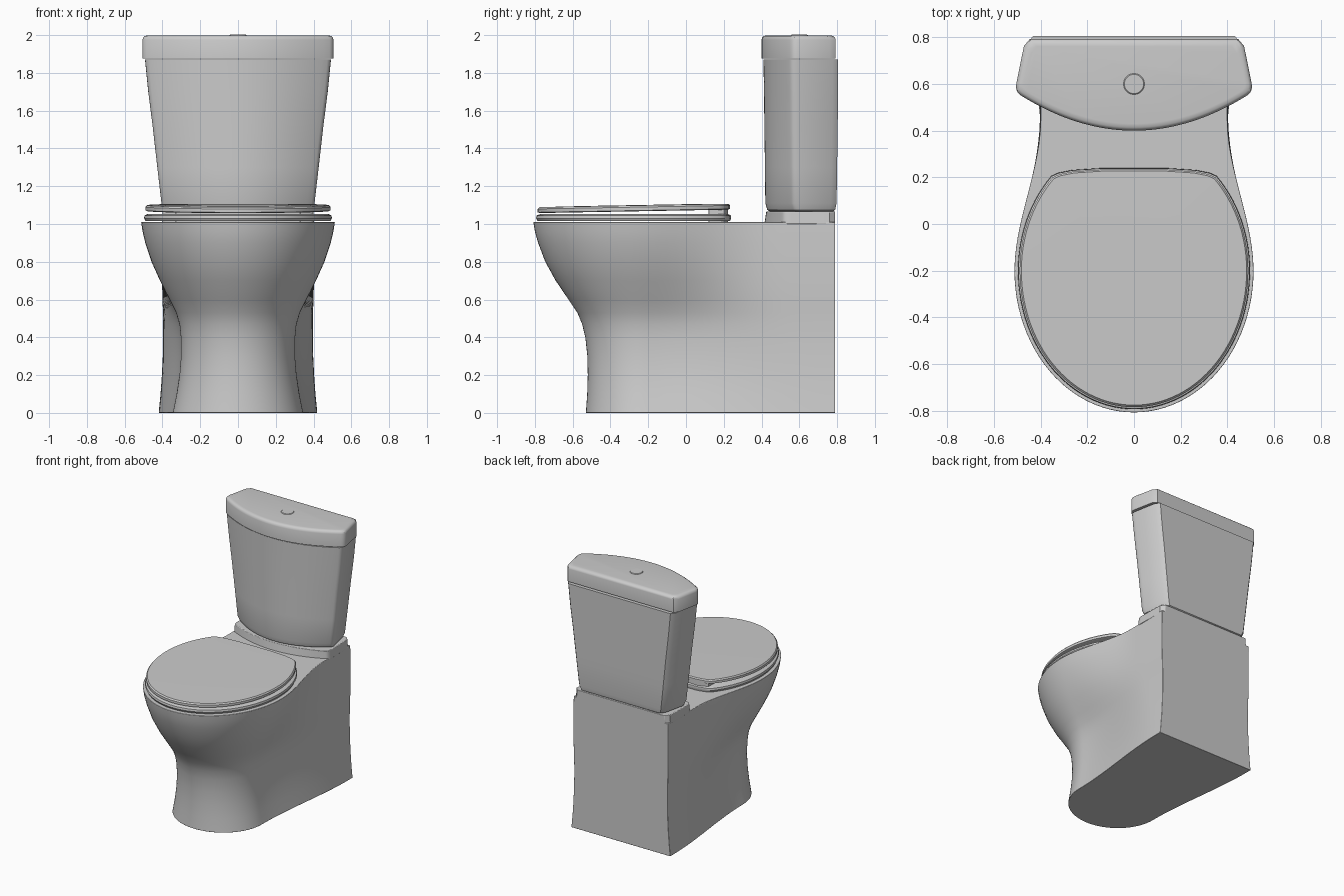
import bpy, bmesh, math

if "Cube" in bpy.data.objects:
    bpy.data.objects.remove(bpy.data.objects["Cube"])


def loft(name, rings, bevel=0.0, tilt=0.0):
    """Skin a stack of (outline, z) rings; tilt raises z towards the back."""
    bm = bmesh.new()
    loops = [[bm.verts.new((x, y, z + tilt * y)) for x, y in pts] for pts, z in rings]
    n = len(loops[0])
    for a, b in zip(loops, loops[1:]):
        for i in range(n):
            j = (i + 1) % n
            bm.faces.new((a[i], a[j], b[j], b[i]))
    bm.faces.new(loops[0])
    bm.faces.new(loops[-1])
    bmesh.ops.recalc_face_normals(bm, faces=bm.faces)
    me = bpy.data.meshes.new(name)
    bm.to_mesh(me)
    bm.free()
    ob = bpy.data.objects.new(name, me)
    bpy.context.collection.objects.link(ob)
    if bevel:
        m = ob.modifiers.new("bevel", 'BEVEL')
        m.width, m.segments = bevel, 3
        m.limit_method, m.angle_limit = 'ANGLE', math.radians(40)
    bpy.ops.object.select_all(action='DESELECT')
    ob.select_set(True)
    bpy.context.view_layer.objects.active = ob
    bpy.ops.object.shade_smooth_by_angle(angle=math.radians(35))
    return ob


def mirrored(half):
    """Close a right-hand half outline (first and last not on x=0 are mirrored)."""
    return half + [(-x, y) for x, y in reversed(half) if x > 1e-6]


def base_outline(front, bowl, back, start):
    half, yc, yb = [], -0.2, 0.79
    for i in range(20):
        y = yb + (yc - yb) * i / 20
        t = min(max((start - y) / (start - yc), 0), 1)
        half.append((back + (bowl - back) * t * t * (3 - 2 * t), y))
    for i in range(25):
        a = math.pi / 2 * i / 24
        c = max(math.cos(a), 0)
        half.append((bowl * c if i < 24 else 0, yc + (front - yc) * math.sin(a)))
    return mirrored(half)


def seat_outline(s=1.0):
    half = [(0.14, 0.233), (0.26, 0.225), (0.32, 0.213)]
    a0 = -math.asin(0.4 / 0.57)
    for i in range(41):
        a = a0 + (math.pi / 2 - a0) * i / 40
        b = 0.57 if a < 0 else 0.585
        half.append((0.49 * math.cos(a) if i < 40 else 0, -0.2 - b * math.sin(a)))
    return [(x * s, -0.2 + (y + 0.2) * s) for x, y in mirrored(half)]


def tank_outline(hw, front, side, back, hw_back):
    def arc(x):
        return front + (side - front) * (x / hw) ** 2
    p0 = (hw + (hw_back - hw) * 0.15, side + (back - side) * 0.15)
    p2 = (hw * 0.95, arc(hw * 0.95))
    half = [(hw_back - 0.025, back), (hw_back, back - 0.03)]
    for i in range(7):  # rounded front corner
        t = i / 6
        half.append(tuple((1 - t) ** 2 * p0[k] + 2 * t * (1 - t) * (hw, side)[k] + t * t * p2[k]
                          for k in (0, 1)))
    for i in range(1, 17):
        x = p2[0] * (1 - i / 16)
        half.append((x, arc(x)))
    return mirrored(half)


# Pedestal and bowl: z, front y, bowl half width, back half width
sections = [(0, -.53, .345, .42), (.1, -.523, .325, .41), (.2, -.52, .31, .403),
            (.3, -.522, .302, .398), (.4, -.533, .303, .396), (.47, -.55, .31, .396),
            (.53, -.575, .328, .397), (.6, -.622, .362, .4), (.7, -.69, .413, .402),
            (.8, -.745, .458, .402), (.9, -.783, .491, .402), (.96, -.8, .505, .401),
            (1.01, -.808, .513, .4)]
loft("bowl_base", [(base_outline(f, w, b, 0.75 - 0.3 * z), z) for z, f, w, b in sections], 0.004)

# Seat, closed lid and hinge block
loft("seat", [(seat_outline(1.0), 1.015), (seat_outline(1.015), 1.03),
              (seat_outline(1.01), 1.045), (seat_outline(0.98), 1.052)])
loft("seat_lid", [(seat_outline(0.98), 1.072), (seat_outline(1.0), 1.076),
                  (seat_outline(1.0), 1.094), (seat_outline(0.985), 1.103),
                  (seat_outline(0.6), 1.105)], tilt=0.018)
loft("seat_hinge", [([(-.33, .12), (.33, .12), (.33, .2), (.25, .222), (-.25, .222), (-.33, .2)], z)
                    for z in (1.005, 1.09)], 0.004)

# Plinth under the tank
loft("tank_plinth", [(tank_outline(.405, .415, .52, .79, .4), 1.0),
                     (tank_outline(.40, .425, .52, .79, .395), 1.066)], 0.004)

# Tank body, flaring upwards
body = [(.375, .45, .775, 1.062), (.397, .43, .79, 1.075), (.41, .42, .797, 1.11),
        (.432, .418, .8, 1.3), (.457, .415, .803, 1.52), (.48, .413, .805, 1.7),
        (.497, .41, .806, 1.87)]
loft("tank", [(tank_outline(w, f, f + .15, b, w - .04), z) for w, f, b, z in body])

# Tank lid with soft top edge
lid = [(.0, 1.877), (.0, 1.975), (.004, 1.988), (.014, 1.996), (.03, 1.998)]
loft("tank_lid", [(tank_outline(.51 - d, .4 + d, .567 + d * .5, .792 - d, .472 - d), z)
                  for d, z in lid])

# Flush button
loft("flush_button", [([(r * math.cos(i * math.tau / 32), .6 + r * math.sin(i * math.tau / 32))
                        for i in range(32)], z)
                      for r, z in ((.045, 1.99), (.045, 1.999), (.041, 2.002))])
